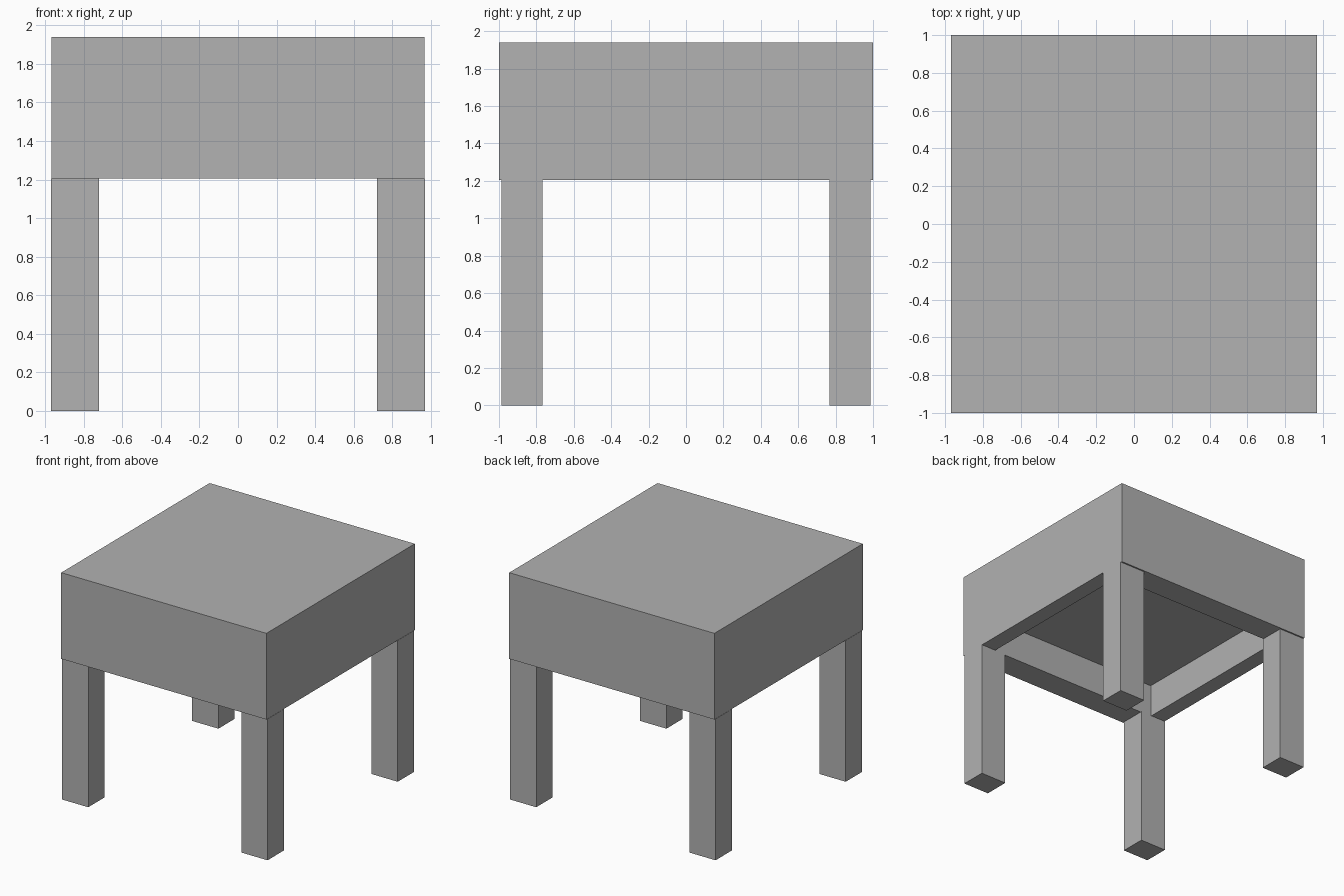
import bpy

if "Cube" in bpy.data.objects:
    bpy.data.objects.remove(bpy.data.objects["Cube"])

# One plain grey for the whole stool
grey = bpy.data.materials.new("plain grey")
grey.diffuse_color = (0.445, 0.445, 0.445, 1)
grey.use_nodes = True
grey.node_tree.nodes["Principled BSDF"].inputs["Base Color"].default_value = grey.diffuse_color


def box(name, x0, x1, y0, y1, z0, z1):
    """Axis-aligned box between the given limits."""
    bpy.ops.mesh.primitive_cube_add(
        size=1, location=((x0 + x1) / 2, (y0 + y1) / 2, (z0 + z1) / 2))
    ob = bpy.context.object
    ob.name = name
    ob.scale = (x1 - x0, y1 - y0, z1 - z0)
    bpy.ops.object.transform_apply(location=False, rotation=False, scale=True)
    ob.data.materials.append(grey)
    return ob


HX, HY = 0.968, 1.0                  # half width and half depth
LEG_TOP, SEAM, TOP = 1.205, 1.49, 1.94
RAIL_X, RAIL_Y = 0.828, 0.775        # inner faces of the rails

# Solid seat block
box("seat", -HX, HX, -HY, HY, SEAM, TOP)

# Four rails forming a hollow frame under the seat
for side, s in (("left", -1), ("right", 1)):
    xs = sorted((s * RAIL_X, s * HX))
    box(side + "_rail", *xs, -RAIL_Y, RAIL_Y, LEG_TOP, SEAM)
for end, s in (("front", -1), ("back", 1)):
    ys = sorted((s * RAIL_Y, s * HY))
    box(end + "_rail", -HX, HX, *ys, LEG_TOP, SEAM)

# Square legs at the corners, set slightly in at front and back
for end, sy in (("front", -1), ("back", 1)):
    for side, sx in (("left", -1), ("right", 1)):
        xs = sorted((sx * 0.722, sx * 0.97))
        ys = sorted((sy * 0.767, sy * 0.987))
        box(f"{end}_{side}_leg", *xs, *ys, 0, LEG_TOP)
